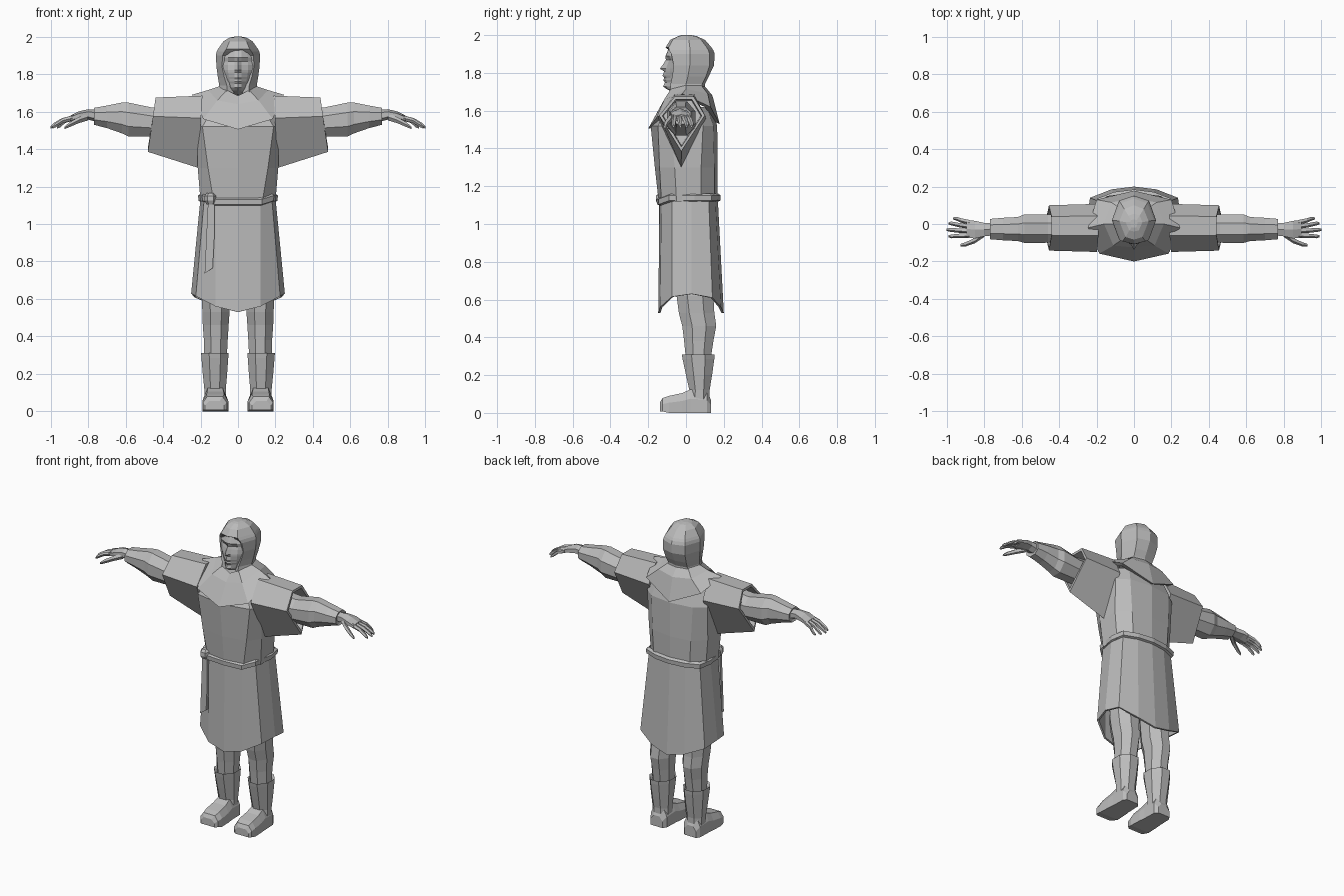
import bpy, bmesh, math
from mathutils import Vector

grey = bpy.data.materials.new("plain grey")
grey.diffuse_color = (0.5, 0.5, 0.5, 1)


def loft(name, rings, mirror=False, closed=True, caps=(True, True), thick=0):
    """Skin a list of equal-length point rings; optionally mirror over x."""
    bm = bmesh.new()
    vs = [[bm.verts.new(p) for p in r] for r in rings]
    n = len(rings[0])
    for a, b in zip(vs, vs[1:]):
        for i in range(n if closed else n - 1):
            j = (i + 1) % n
            bm.faces.new((a[i], a[j], b[j], b[i]))
    if closed and caps[0]:
        bm.faces.new(vs[0])
    if closed and caps[1]:
        bm.faces.new(vs[-1])
    bmesh.ops.recalc_face_normals(bm, faces=bm.faces)
    me = bpy.data.meshes.new(name)
    bm.to_mesh(me)
    bm.free()
    ob = bpy.data.objects.new(name, me)
    bpy.context.collection.objects.link(ob)
    me.materials.append(grey)
    if thick:
        m = ob.modifiers.new("thickness", 'SOLIDIFY')
        m.thickness = thick
        m.offset = -1
    if mirror:
        m = ob.modifiers.new("mirror", 'MIRROR')
        m.use_mirror_merge = False
    return ob


def sym(half):
    """Full ring from the +x half, which starts and ends on x = 0."""
    return half + [(-x, y, z) for x, y, z in half[-2:0:-1]]


def at_z(z, pts):
    return sym([(x, y, z) for x, y in pts])


def ring_x(x, yc, zc, ry, rz, n=8):
    a = [2 * math.pi * (i + .5) / n for i in range(n)]
    k = 1 / math.cos(math.pi / n)
    return [(x, yc + ry * k * math.cos(t), zc + rz * k * math.sin(t)) for t in a]


def ring_z(z, x0, x1, y0, y1, n=8):
    return [(px, py, z) for py, px, _ in
            [(p[1], p[2], 0) for p in ring_x(0, (y0 + y1) / 2, (x0 + x1) / 2,
                                             (y1 - y0) / 2, (x1 - x0) / 2, n)]]


# hood: recessed in front up to the brow, closed over the crown
hood = [  # z, front centre y, edge, side, back corner, back centre y
    (1.70, -.05, (.06, -.085), (.11, 0), (.08, .085), .10),
    (1.74, -.04, (.06, -.082), (.10, 0), (.07, .085), .10),
    (1.78, -.04, (.072, -.073), (.107, .01), (.075, .105), .12),
    (1.84, -.04, (.086, -.065), (.115, .02), (.08, .125), .148),
    (1.90, -.05, (.082, -.078), (.118, .02), (.08, .125), .152),
    (1.92, -.08, (.072, -.09), (.114, .02), (.076, .118), .145),
    (1.935, -.108, (.062, -.092), (.106, .02), (.07, .11), .135),
    (1.975, -.083, (.045, -.07), (.078, .015), (.052, .08), .1),
    (1.995, -.04, (.025, -.035), (.045, .01), (.03, .045), .055)]
loft("hood", [at_z(z, [(0, f), e, s, b, (0, k)]) for z, f, e, s, b, k in hood])
loft("hood_crown", [at_z(1.995, [(0, -.04), (.025, -.035), (.045, .01), (.03, .045), (0, .055)]),
                    at_z(2.0, [(0, -.02), (.012, -.017), (.02, .01), (.015, .02), (0, .025)])])

# face: rows of z, centre y, near-nose y, cheek y, half width
face = [(1.935, -.09, -.088, -.06, .06), (1.89, -.108, -.105, -.068, .078),
        (1.868, -.107, -.088, -.064, .08), (1.85, -.118, -.096, -.064, .08),
        (1.822, -.138, -.106, -.062, .079), (1.808, -.116, -.108, -.06, .077),
        (1.785, -.124, -.108, -.056, .072), (1.774, -.115, -.104, -.055, .07),
        (1.762, -.121, -.105, -.052, .066), (1.75, -.112, -.1, -.05, .062),
        (1.728, -.121, -.106, -.045, .052), (1.712, -.1, -.088, -.035, .045),
        (1.69, -.04, -.035, -.01, .045)]
loft("face", [sym([(0, c, z), (.02, n, z), (w * .68, (n + k * .9) / 2 - .004, z), (w, k, z), (w, .0, z), (0, .02, z)])
              for z, c, n, k, w in face])

# cowl draped over the shoulders, pointed at front and back
loft("cowl", [
    sym([(0, -.085, 1.685), (.06, -.08, 1.715), (.1, 0, 1.735), (.07, .08, 1.735), (0, .095, 1.735)]),
    sym([(0, -.125, 1.64), (.11, -.115, 1.66), (.16, 0, 1.715), (.12, .115, 1.69), (0, .14, 1.68)]),
    sym([(0, -.2, 1.505), (.185, -.158, 1.56), (.245, -.02, 1.69), (.2, .13, 1.62), (0, .178, 1.53)]),
    sym([(0, -.17, 1.51), (.17, -.13, 1.565), (.22, -.02, 1.67), (.18, .1, 1.62), (0, .15, 1.54)])],
    caps=(False, False))

# tunic body
loft("tunic", [
    at_z(1.12, [(0, -.145), (.13, -.13), (.2, -.05), (.2, .08), (.13, .15), (0, .165)]),
    at_z(1.30, [(0, -.165), (.16, -.14), (.215, -.06), (.215, .08), (.14, .15), (0, .168)]),
    at_z(1.52, [(0, -.187), (.19, -.148), (.22, -.08), (.22, .09), (.15, .145), (0, .165)]),
    at_z(1.62, [(0, -.125), (.13, -.1), (.19, -.05), (.19, .06), (.13, .11), (0, .13)])])

# wide sleeves, folded inward at the opening
def sleeve_ring(x, tilt, s, zs):
    prof = [(-.06, zs[0]), (.04, zs[0]), (.1, zs[1]), (-.025, zs[2]), (-.142, zs[1])]
    return [(x + tilt * (zs[0] - z), -.02 + (y + .02) * s, 1.56 + (z - 1.56) * (1 if s >= 1 else s)) for y, z in prof]

loft("wide_sleeve", [sleeve_ring(.19, .06, 1.06, (1.685, 1.565, 1.30)),
                     sleeve_ring(.44, .14, 1, (1.675, 1.575, 1.385)),
                     sleeve_ring(.44, .14, .86, (1.675, 1.575, 1.385)),
                     sleeve_ring(.32, .14, .82, (1.675, 1.575, 1.385))], mirror=True)

# fitted under-sleeve and cuff
loft("forearm", [ring_x(.3, -.025, 1.565, .07, .07), ring_x(.46, -.025, 1.545, .075, .077),
                 ring_x(.585, -.025, 1.558, .076, .09), ring_x(.62, -.027, 1.566, .064, .082),
                 ring_x(.70, -.027, 1.572, .06, .06), ring_x(.77, -.027, 1.575, .054, .045),
                 ring_x(.765, -.027, 1.575, .04, .034)], mirror=True)

# hand: palm, four fingers and a thumb
loft("palm", [ring_x(.755, -.027, 1.578, .034, .028, 6), ring_x(.80, -.03, 1.585, .036, .024, 6),
              ring_x(.85, -.03, 1.578, .047, .02, 6), ring_x(.895, -.026, 1.562, .046, .015, 6)], mirror=True)
for i, (y0, y1, tip) in enumerate([(.01, .03, .965), (-.013, .004, .99), (-.037, -.03, 1.0), (-.06, -.065, .99)]):
    loft(f"finger_{i + 1}", [ring_x(.875, y0, 1.568, .011, .012, 5),
                             ring_x((.88 + tip) / 2, (y0 + y1) / 2, 1.552, .0105, .011, 5),
                             ring_x(tip - .015, y1, 1.527, .009, .010, 5),
                             ring_x(tip, y1, 1.516, .005, .006, 5)], mirror=True)
loft("thumb", [ring_x(.80, -.05, 1.572, .016, .016, 5), ring_x(.85, -.087, 1.555, .013, .014, 5),
               ring_x(.90, -.108, 1.53, .01, .011, 5), ring_x(.925, -.112, 1.514, .006, .006, 5)], mirror=True)

# skirt with dipped hem
waist = [(0, -.14), (.12, -.13), (.18, -.075), (.2, .03), (.185, .12), (.1, .155), (0, .168)]
hem = [(0, -.147, .53), (.12, -.137, .56), (.225, -.075, .615), (.25, .03, .63),
       (.235, .14, .61), (.12, .185, .56), (0, .2, .53)]
loft("skirt", [at_z(1.14, waist), sym(hem)], caps=(True, False), thick=.012)

# belt: rounded band, lower in front
def belt_ring(grow, dz):
    return sym([(x * (1 + grow * 4), y + math.copysign(grow, y - .02), 1.14 + dz - (.02 if y < -.1 else 0)) for x, y in waist])

loft("belt", [belt_ring(0, -.022), belt_ring(.014, -.016), belt_ring(.016, .012), belt_ring(.0, .022)],
     caps=(False, False))

# belt knot and hanging strap
loft("belt_knot", [ring_z(1.105, -.165, -.125, -.15, -.1, 6), ring_z(1.125, -.175, -.118, -.16, -.1, 6),
                   ring_z(1.15, -.175, -.118, -.158, -.1, 6), ring_z(1.165, -.165, -.128, -.145, -.1, 6)])
loft("hanging_strap", [
    [(x0, y, z0), (x1, y, z1), (x1, y + .02, z1), (x0, y + .02, z0)]
    for x0, x1, y, z0, z1 in [(-.16, -.125, -.143, 1.12, 1.12), (-.168, -.125, -.142, .95, .95),
                              (-.178, -.135, -.14, .735, .765)]])

# legs
loft("leg", [ring_z(.95, .03, .17, -.06, .13), ring_z(.62, .045, .195, -.05, .145),
             ring_z(.53, .045, .19, -.038, .15), ring_z(.46, .05, .188, -.02, .16),
             ring_z(.38, .055, .182, -.01, .145), ring_z(.28, .06, .18, 0, .13)], mirror=True)

# boot shafts with a turned-out top
loft("boot_shaft", [ring_z(.295, .065, .18, 0, .13), ring_z(.31, .05, .197, -.022, .152),
                    ring_z(.285, .052, .195, -.018, .15), ring_z(.2, .058, .188, 0, .138),
                    ring_z(.12, .065, .18, .018, .125), ring_z(.05, .065, .18, .015, .125)], mirror=True)

# shoes: cross-sections from heel to toe (y, inner x, outer x, top z)
shoe = [(.132, .08, .165, .07), (.11, .063, .18, .115), (.025, .06, .183, .125),
        (-.02, .055, .187, .105), (-.09, .052, .19, .09), (-.125, .06, .187, .078), (-.138, .075, .175, .055)]
loft("shoe", [[(a, y, .0 if y > -.1 else .008), (b, y, .0 if y > -.1 else .008), (b, y, t * .6),
               (b - .022, y, t), (a + .022, y, t), (a, y, t * .6)] for y, a, b, t in shoe], mirror=True)
